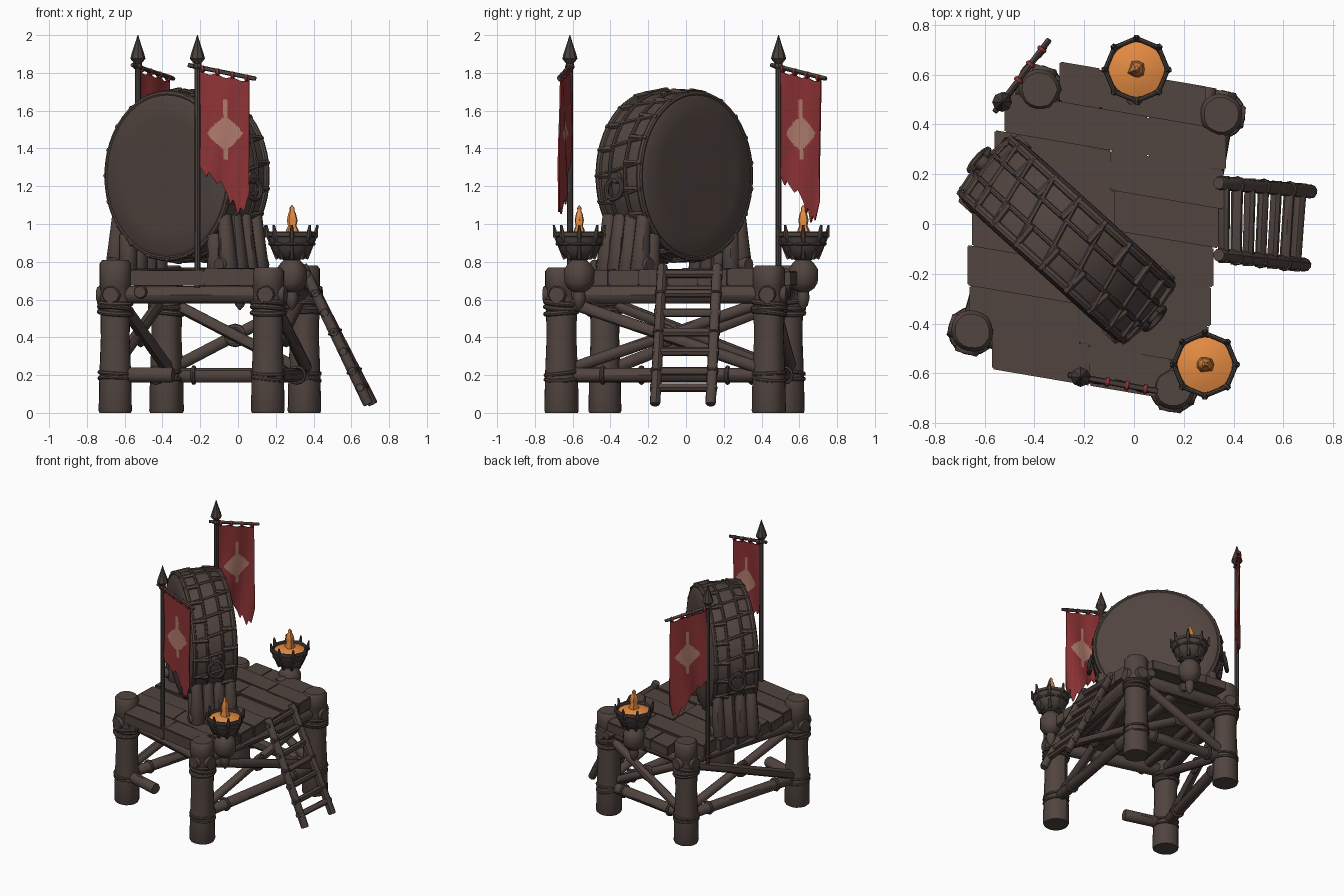
import bpy, bmesh, math, random
from mathutils import Vector as V, Matrix as M

if "Cube" in bpy.data.objects:
    bpy.data.objects.remove(bpy.data.objects["Cube"])
random.seed(4)

def mat(name, c):
    m = bpy.data.materials.new(name)
    m.diffuse_color = (*c, 1)
    m.use_nodes = True
    m.node_tree.nodes["Principled BSDF"].inputs["Base Color"].default_value = m.diffuse_color
    return m
WOOD = mat("dark_wood", (0.082, 0.058, 0.050))
IRON = mat("dark_iron", (0.068, 0.052, 0.046))
RED = mat("red_cloth", (0.27, 0.033, 0.036))
PALE = mat("pale_emblem", (0.43, 0.20, 0.15))
FIRE = mat("orange_fire", (0.78, 0.26, 0.055))

def finish(name, bm, *mats):
    bmesh.ops.recalc_face_normals(bm, faces=bm.faces)
    for f in bm.faces:
        f.smooth = True
    for e in bm.edges:
        e.smooth = len(e.link_faces) == 2 and e.calc_face_angle(0) < math.radians(40)
    me = bpy.data.meshes.new(name)
    bm.to_mesh(me)
    bm.free()
    ob = bpy.data.objects.new(name, me)
    for m in mats:
        me.materials.append(m)
    bpy.context.collection.objects.link(ob)
    return ob

def lathe(name, prof, mtx, m, seg=16, rough=0.0, closed=False):
    """Turn (radius, height) points round local z; closed makes a ring section."""
    bm = bmesh.new()
    rows = []
    bump = [1 + random.uniform(-rough, rough) for _ in range(seg)]
    for r, z in prof:
        rows.append([bm.verts.new(mtx @ V((r * bump[i] * math.cos(i * math.tau / seg),
                     r * bump[i] * math.sin(i * math.tau / seg), z))) for i in range(seg)])
    pairs = list(zip(rows, rows[1:])) + ([(rows[-1], rows[0])] if closed else [])
    for a, b in pairs:
        for i in range(seg):
            j = (i + 1) % seg
            bm.faces.new((a[i], a[j], b[j], b[i]))
    if not closed:
        bm.faces.new(rows[0])
        bm.faces.new(rows[-1])
    return finish(name, bm, m)

def along(a, b):
    a, b = V(a), V(b)
    return M.Translation(a) @ (b - a).to_track_quat('Z', 'Y').to_matrix().to_4x4()

def log(name, a, b, r, m=WOOD, seg=10, r2=None, rough=0.05):
    L = (V(b) - V(a)).length
    r2 = r if r2 is None else r2
    return lathe(name, [(r * .88, 0), (r, min(.01, L * .1)), ((r + r2) * .49, L / 2),
                 (r2, L - min(.01, L * .1)), (r2 * .88, L)], along(a, b), m, seg, rough)

def ring(name, c, axis, R, r, m=WOOD, seg=18, flat=1.0):
    prof = [(R + r * math.cos(k * math.tau / 8), r * flat * math.sin(k * math.tau / 8)) for k in range(8)]
    return lathe(name, prof, along(c, V(c) + V(axis)), m, seg, closed=True)

def plank(name, corners, z0, z1, m=WOOD):
    bm = bmesh.new()
    lo = [bm.verts.new((x, y, z0)) for x, y in corners]
    hi = [bm.verts.new((x, y, z1 + random.uniform(-.006, .006))) for x, y in corners]
    bm.faces.new(lo)
    bm.faces.new(hi)
    for i in range(4):
        bm.faces.new((lo[i], lo[i - 1], hi[i - 1], hi[i]))
    bmesh.ops.bevel(bm, geom=bm.edges[:], offset=.006, segments=2, affect='EDGES')
    return finish(name, bm, m)

# corner posts with rope wraps
posts = {'A': (-.65, -.43, .81), 'B': (-.38, .54, .78), 'C': (.35, .44, .78), 'D': (.16, -.66, .77)}
for k, (x, y, h) in posts.items():
    lathe("post_" + k, [(.085, 0), (.09, .012), (.086, .2), (.078, .4), (.082, .6), (.08, .66),
          (.085, .67), (.085, h - .02), (.07, h)], M.Translation((x, y, 0)), WOOD, 18, .04)
    for z in (.53, .555, .58, .18, .21):
        ring("post_wrap_" + k, (x, y, z), (random.uniform(-.12, .12), random.uniform(-.12, .12), 1),
             .084, .014 if z > .3 else .011)

def P(k, z):
    return V((posts[k][0], posts[k][1], z))

# beams and cross braces between posts
for a, b in ('AB', 'BC', 'CD', 'DA'):
    d = (P(b, 0) - P(a, 0)).normalized()
    log("upper_beam", P(a, .625) - d * .095, P(b, .625) + d * .095, .048)
    if (a, b) != ('D', 'A'):
        log("lower_beam", P(a, .2), P(b, .2), .04)
        n = V((-d.y, d.x, 0)) * .02
        log("brace", P(a, .22) + n, P(b, .6) + n, .032)
        log("brace", P(a, .6) - n, P(b, .22) - n, .032)
        mid = (P(a, .41) + P(b, .41)) / 2
        ring("brace_wrap", mid, n, .045, .018, seg=12)
        for t in (.2, .8):
            ring("beam_wrap", P(a, .2).lerp(P(b, .2), t), d, .04, .012, seg=12)
ad = (P('D', 0) - P('A', 0)).normalized()
log("broken_beam_stub", P('A', .2), P('A', .2) + ad * .32, .042)

# deck planks, skewed like the frame
left = [-.57, -.66, -.67, -.65, -.60, -.56, -.52, -.30]
right = [.15, .30, .31, .32, .34, .36, .37, .29]
for i, (l, r) in enumerate(zip(left, right)):
    y0, y1 = -.68 + .16 * i, -.68 + .16 * (i + 1) + .002
    s = -.17
    cut = random.uniform(-.25, .1)
    for p, q in ((l, cut), (cut - .004, r)):
        plank("deck_plank", [(p, y0 + s * p), (q, y0 + s * q), (q, y1 + s * q), (p, y1 + s * p)],
              .675, .757 + random.uniform(-.009, .009))
for t in (-.42, -.1, .2):
    log("deck_joist", (t - .1, -.55, .64), (t + .1, .55, .64), .035)

# drum: barrel, heads, hoops, lacing
C = V((-.27, -.062, 1.255))
n = V((.67, .74, 0)).normalized()
t = V((n.y, -n.x, 0))
up = V((0, 0, 1))
D = along(C, C + n)
lathe("drum_barrel", [(.0, -.172), (.3, -.173), (.41, -.17), (.43, -.158), (.442, -.1), (.448, 0), (.442, .1),
      (.43, .158), (.41, .17), (.3, .173), (0.001, .172)], D, WOOD, 48)
for s in (-1, 1):
    ring("drum_rim_hoop", C + n * s * .145, n, .435, .018, seg=48)
    ring("drum_inner_hoop", C + n * s * .055, n, .449, .011, seg=48)
N = 20
def rim(a, w, r):
    return C + n * w + (t * math.cos(a) + up * math.sin(a)) * r
for i in range(N):
    a, h = i * math.tau / N, math.tau / N / 2
    log("drum_lace", rim(a, -.14, .449), rim(a + h, .14, .449), .011, seg=6)
    log("drum_strap", rim(a + h, .05, .455), rim(a + h, .16, .438), .016, seg=6)
    log("drum_strap", rim(a, -.05, .455), rim(a, -.16, .438), .016, seg=6)

# drum handle rings and cradle supports at both ends
for s in (-1, 1):
    log("ring_mount", C + t * s * .42 - up * .01, C + t * s * .475 - up * .01, .032, IRON)
    ring("handle_ring", C + t * s * .475 - up * .07, t + up * .2 * s, .055, .013, IRON)
    for w in (-.12, -.04, .04, .12):
        b = C + n * w + t * s * .41
        log("cradle_log", (b.x, b.y, .74), V((b.x, b.y, 1.05)) - t * s * .035, .052, r2=.038)
        b = C + n * w + t * s * .31
        log("cradle_inner_log", (b.x, b.y, .74), (b.x, b.y, .95), .045)
    b = C + t * s * .39
    b.z = .785
    log("cradle_foot", b - n * .18, b + n * .18, .04)

# banners: pole, spear tip, slanted bar, torn cloth with emblem
def banner(x, y, d, z0, drop):
    d = V((*d, 0)).normalized()
    nn = V((-d.y, d.x, 0))
    B = V((x, y, 0))
    log("banner_pole", B + up * z0, B + up * 1.88, .016, IRON, 8)
    lathe("spear_tip", [(.02, 1.82), (.026, 1.83), (.02, 1.85), (.04, 1.875), (.034, 1.9), (.014, 1.96), (.002, 2.0)],
          M.Translation(B), IRON, 8)
    top = lambda a: 1.832 - .2 * a
    log("banner_bar", B - d * .05 + up * top(-.05), B + d * .315 + up * top(.315), .012, IRON, 8)
    for a in (.03, .11, .19, .265):
        ring("banner_tie", B + d * a + up * (top(a) - .006), d, .014, .006, RED, 10, 1.5)
    ring("pole_foot_tie", B + up * (z0 + .06), up, .02, .007, RED, 10)
    cut = [(0, .55), (.15, .59), (.2, .56), (.35, .63), (.42, .6), (.55, .66), (.62, .72), (.68, .69),
           (.78, .76), (.84, .71), (.9, .74), (1, .64)]
    def length(u):
        for (a, p), (b, q) in zip(cut, cut[1:]):
            if u <= b:
                return p + (q - p) * (u - a) / (b - a)
        return cut[-1][1]
    bm = bmesh.new()
    W, H = 48, 80
    g = []
    for i in range(W + 1):
        u = i / W
        a = .012 + .268 * u
        zt = top(a) - .014 - .014 * abs(math.sin(u * math.pi * 3))
        g.append([bm.verts.new(B + d * a + nn * .010 * math.sin(u * 9 + j / H * 3) * (.3 + j / H)
                  + up * (zt - (length(u) + drop) * j / H)) for j in range(H + 1)])
    for i in range(W):
        for j in range(H):
            f = bm.faces.new((g[i][j], g[i + 1][j], g[i + 1][j + 1], g[i][j + 1]))
            c = f.calc_center_median()
            a, z = abs((c - B).dot(d) - .15), c.z - 1.48
            if (a / .095) ** 1.15 + (abs(z) / .09) ** 1.15 < 1 or (a < .012 and -.14 < z < .18):
                f.material_index = 1
    ob = finish("banner_cloth", bm, RED, PALE)
    so = ob.modifiers.new("thick", 'SOLIDIFY')
    so.thickness = .008
    so.offset = 0
banner(-.215, -.615, (.30, -.055), .66, -.045)
banner(-.53, .49, (.2, .265), .62, 0)

# braziers on brackets
def brazier(x, y, px, py):
    T = M.Translation((x, y, 0))
    c = V((x, y, 0))
    lathe("brazier_stem", [(.004, .545), (.025, .57), (.035, .61), (.03, .64), (.06, .66), (.078, .69), (.08, .76),
          (.06, .79), (.04, .81), (.05, .825)], T, WOOD, 14, .04)
    lathe("brazier_bowl", [(.045, .81), (.085, .83), (.105, .865), (.123, .915), (.126, .93), (.112, .93), (.02, .91)],
          T, IRON, 16)
    lathe("brazier_embers", [(.112, .915), (.112, .937), (.08, .948), (.04, .957), (.002, .96)], T, FIRE, 16, .02)
    lathe("flame", [(.03, .945), (.034, .965), (.022, .99), (.028, 1.02), (.02, 1.055), (.012, 1.07), (.013, 1.085),
          (.002, 1.10)], T, FIRE, 9, .2)
    ring("brazier_rim", (x, y, .945), up, .126, .010, IRON, 8, 1.4)
    ring("brazier_lower_rim", (x, y, .895), up, .116, .01, IRON, 8)
    for i in range(8):
        a = i * math.tau / 8
        e = V((math.cos(a), math.sin(a), 0))
        log("brazier_rib", c + e * .075 + up * .815, c + e * .125 + up * .94, .013, IRON, 6)
        log("brazier_spike", c + e * .125 + up * .93, c + e * .135 + up * .995, .016, IRON, 6, .007)
    log("brazier_bracket", (x, y, .72), (px, py, .72), .045)
brazier(.285, -.565, .18, -.60)
brazier(.01, .62, .0, .48)

# ladder
ends = [((.34, .165, .78), (.715, .13, .045)), ((.34, -.125, .78), (.69, -.165, .045))]
for a, b in ends:
    log("ladder_rail", a, b, .028)
    for k in (.2, .48, .76):
        ring("ladder_wrap", V(a).lerp(V(b), k), V(b) - V(a), .027, .008, seg=10)
for k in (.06, .2, .34, .48, .62, .76, .88):
    p, q = (V(a).lerp(V(b), k) for a, b in ends)
    o = (q - p).normalized() * .03
    log("ladder_rung", p - o, q + o, .023, seg=8)
